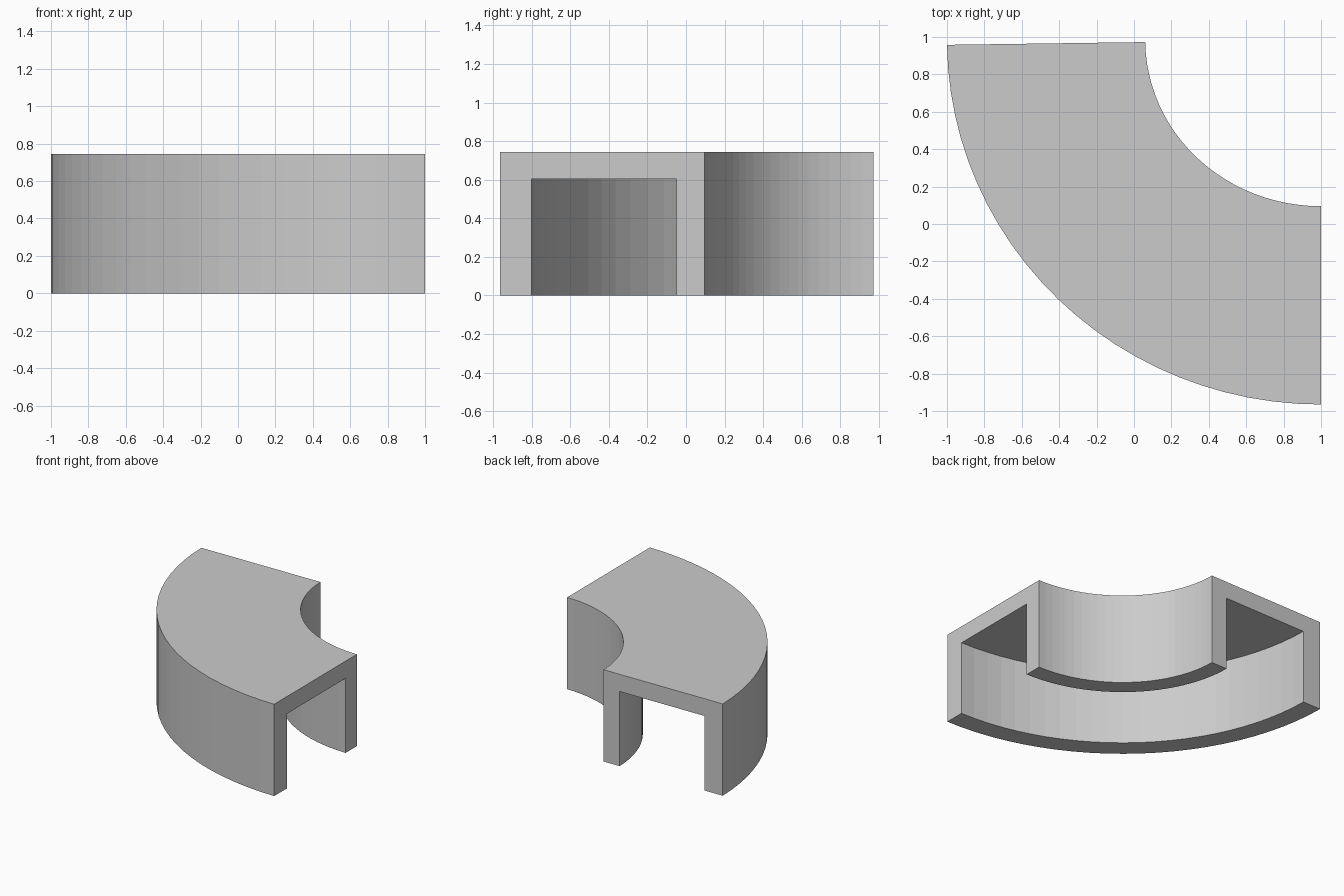
import bpy, bmesh
from math import sin, cos, pi, radians

if "Cube" in bpy.data.objects:
    bpy.data.objects.remove(bpy.data.objects["Cube"])

SEGMENTS = 24
CX, CY = 1.0, 0.985          # centre of the bend
RX, RY = 0.94, 0.89          # inner radii
WIDTH, HEIGHT, CEILING = 1.06, 0.745, 0.605
INNER_WALL, OUTER_WALL = 0.143, 0.163

# Upside-down channel section: (distance outwards, height)
profile = [(0, 0), (INNER_WALL, 0), (INNER_WALL, CEILING),
           (WIDTH - OUTER_WALL, CEILING), (WIDTH - OUTER_WALL, 0),
           (WIDTH, 0), (WIDTH, HEIGHT), (0, HEIGHT)]

# Sweep the section round a quarter bend
bm = bmesh.new()
rings = []
start, end = pi + radians(0.8), 1.5 * pi
for i in range(SEGMENTS + 1):
    a = start + (end - start) * i / SEGMENTS
    rings.append([bm.verts.new((CX + (RX + d) * cos(a),
                                CY + (RY + d) * sin(a), z))
                  for d, z in profile])
n = len(profile)
for r0, r1 in zip(rings, rings[1:]):
    for j in range(n):
        k = (j + 1) % n
        bm.faces.new((r0[j], r0[k], r1[k], r1[j]))

# Close both ends: two legs and the top slab of the section
for r in (rings[0], rings[-1]):
    bm.faces.new(r)
bmesh.ops.recalc_face_normals(bm, faces=bm.faces)
bmesh.ops.triangulate(bm, faces=[f for f in bm.faces if len(f.verts) > 4])

mesh = bpy.data.meshes.new("curved_channel_cover")
bm.to_mesh(mesh)
bm.free()
cover = bpy.data.objects.new("curved_channel_cover", mesh)
bpy.context.collection.objects.link(cover)
